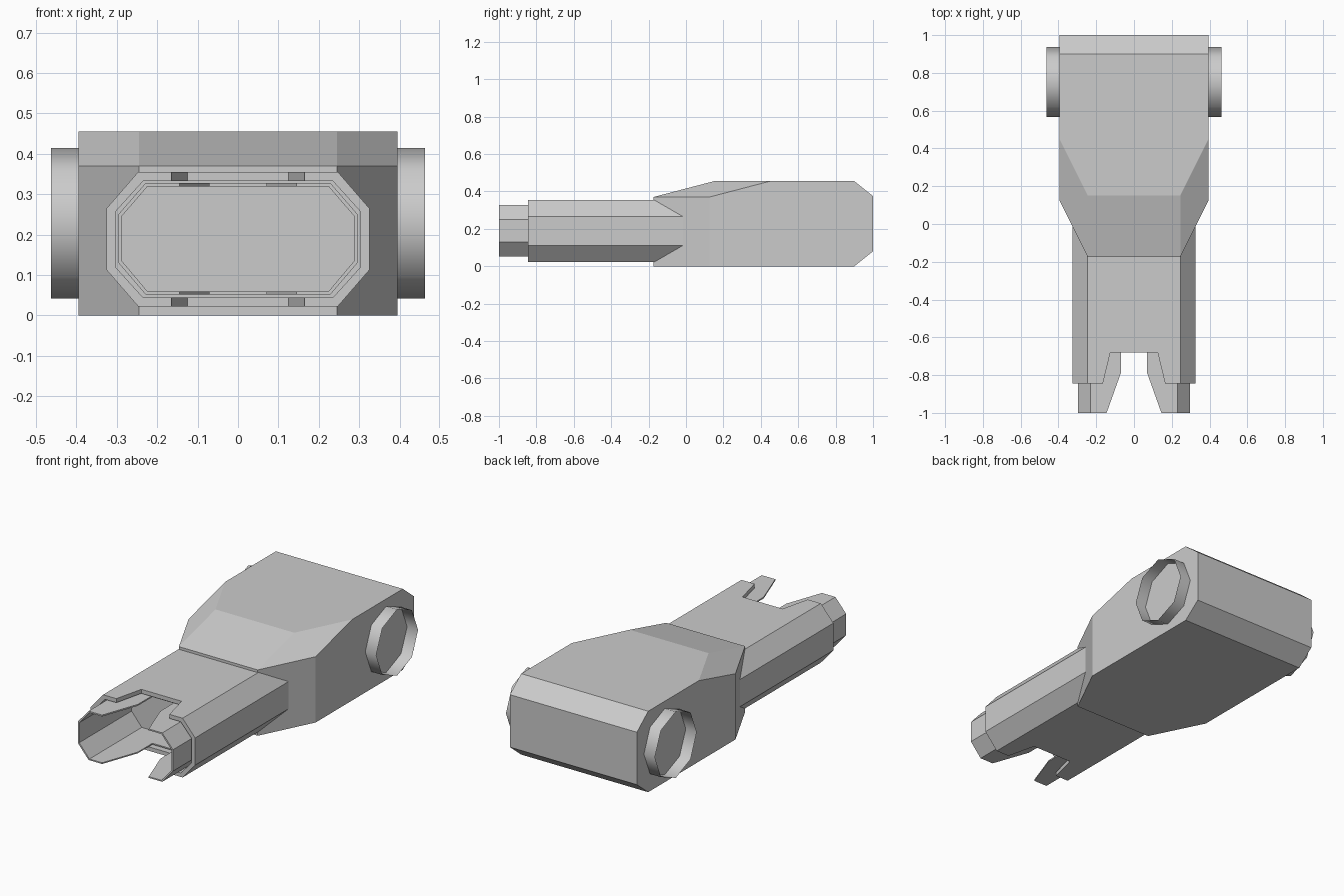
import bpy, bmesh, math

if "Cube" in bpy.data.objects:
    bpy.data.objects.remove(bpy.data.objects["Cube"])


def finish(name, bm, closed=True):
    if closed:
        bmesh.ops.recalc_face_normals(bm, faces=bm.faces[:])
    me = bpy.data.meshes.new(name)
    bm.to_mesh(me)
    bm.free()
    ob = bpy.data.objects.new(name, me)
    bpy.context.collection.objects.link(ob)
    return ob


def octagon(hx, cx, z0, za, zb, z1):
    half = [(cx, z0), (hx, za), (hx, zb), (cx, z1)]
    return half + [(-x, z) for x, z in reversed(half)]


def loft(name, sections, ring=False):
    """Skin a list of (xz profile, y); ring joins last to first, otherwise ends are capped."""
    bm = bmesh.new()
    loops = [[bm.verts.new((x, y, z)) for x, z in p] for p, y in sections]
    pairs = list(zip(loops, loops[1:]))
    if ring:
        pairs.append((loops[-1], loops[0]))
    else:
        bm.faces.new(loops[0])
        bm.faces.new(loops[-1])
    for a, b in pairs:
        for i in range(len(a)):
            j = (i + 1) % len(a)
            bm.faces.new((a[i], a[j], b[j], b[i]))
    return finish(name, bm)


def notch(ob, half):
    """Cut a symmetric plan-view notch through top and bottom."""
    plan = half + [(-x, y) for x, y in reversed(half)]
    bm = bmesh.new()
    face = bm.faces.new([bm.verts.new((x, y, -0.1)) for x, y in plan])
    ext = bmesh.ops.extrude_face_region(bm, geom=[face], use_keep_orig=True)
    top = [v for v in ext['geom'] if isinstance(v, bmesh.types.BMVert)]
    bmesh.ops.translate(bm, verts=top, vec=(0, 0, 0.7))
    cutter = finish("notch_cutter", bm)
    cutter.hide_render = True
    mod = ob.modifiers.new("notch", 'BOOLEAN')
    mod.operation = 'DIFFERENCE'
    mod.solver = 'EXACT'
    mod.object = cutter
    bpy.context.view_layer.objects.active = ob
    bpy.ops.object.modifier_apply(modifier=mod.name)
    bpy.data.objects.remove(cutter)


# Main housing: convex block with tapered front, sloped top and bevelled back
half = [(.395, 1, .08), (.395, 1, .375), (.395, .9, .455), (.395, .9, 0),
        (.395, .45, .455), (.245, .15, .455), (.245, -.175, .37),
        (.395, .125, .37), (.395, .125, 0), (.245, -.175, 0)]
bm = bmesh.new()
for x, y, z in half:
    bm.verts.new((x, y, z))
    bm.verts.new((-x, y, z))
bmesh.ops.convex_hull(bm, input=bm.verts[:])
bmesh.ops.dissolve_limit(bm, angle_limit=math.radians(1.5),
                         verts=bm.verts[:], edges=bm.edges[:])
finish("housing", bm)

# Outer barrel: octagonal, with a blind bore
outer = octagon(.325, .247, .022, .112, .265, .355)
bore = octagon(.302, .235, .044, .118, .258, .332)
barrel = loft("outer_barrel", [(outer, 0), (outer, -.845), (bore, -.845), (bore, -.53)])
notch(barrel, [(.1783, -.9), (.125, -.68)])

# Inner sleeve: thin octagonal tube projecting from the barrel
sleeve_out = octagon(.296, .229, .052, .13, .25, .327)
sleeve_in = octagon(.287, .224, .059, .134, .246, .319)
sleeve = loft("inner_sleeve", [(sleeve_out, -.535), (sleeve_out, -1),
                               (sleeve_in, -1), (sleeve_in, -.535)], ring=True)
notch(sleeve, [(.1629, -1.05), (.07, -.79), (.07, -.66)])

# Side collars: open eight-sided rings
for s, side in ((1, "right"), (-1, "left")):
    bm = bmesh.new()
    rings = [[bm.verts.new((s * x, .752 + .186 * math.cos(i * math.pi / 4),
                            .228 + .186 * math.sin(i * math.pi / 4)))
              for i in range(8)] for x in (.395, .463)]
    for i in range(8):
        j = (i + 1) % 8
        q = [rings[0][i], rings[0][j], rings[1][j], rings[1][i]]
        f = bm.faces.new(q if s > 0 else q[::-1])
        f.smooth = True
    finish(side + "_collar", bm, closed=False)
